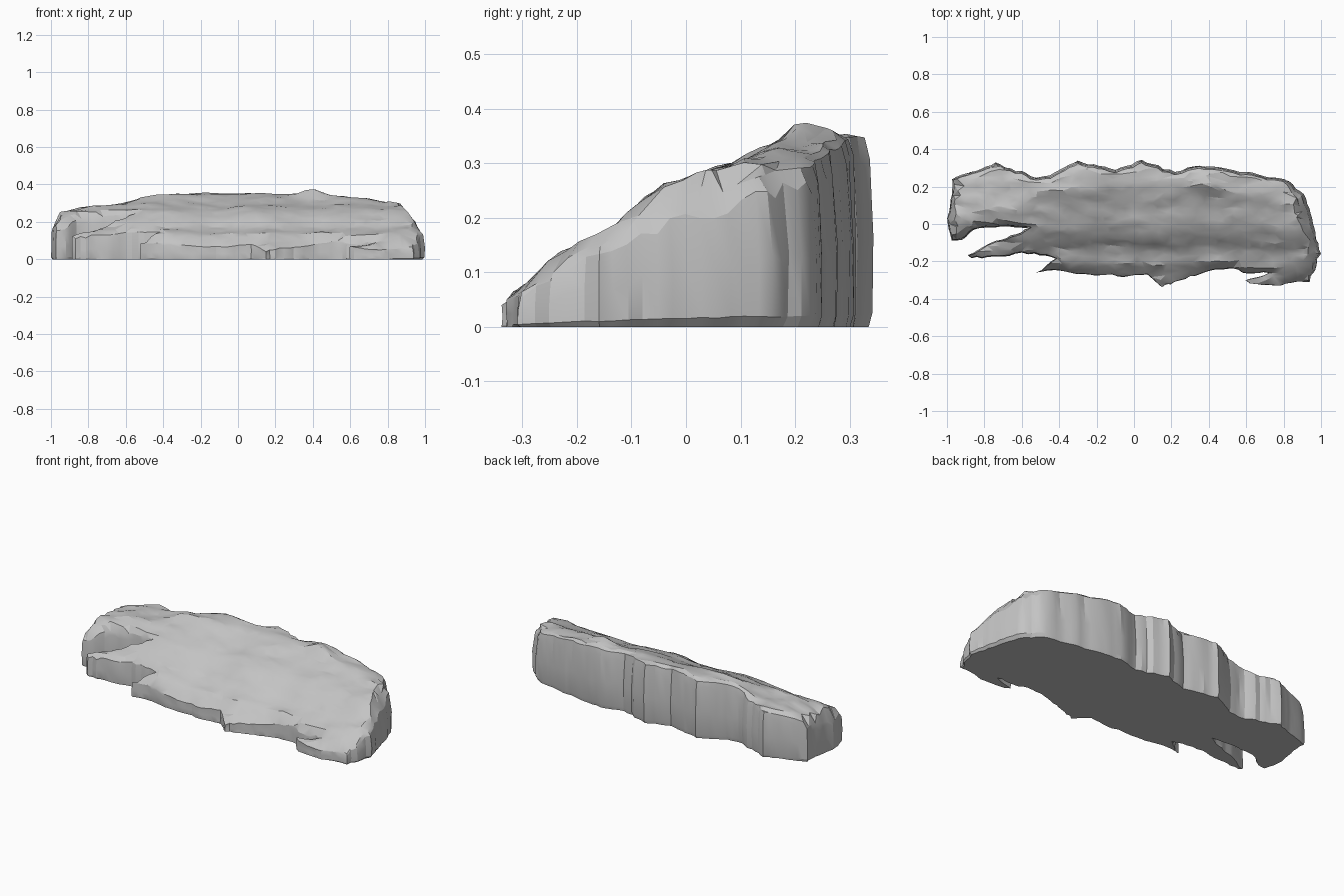
import bpy, bmesh, math, random
from mathutils import Vector, noise
from mathutils.geometry import delaunay_2d_cdt

random.seed(4)
if "Cube" in bpy.data.objects:
    bpy.data.objects.remove(bpy.data.objects["Cube"])

# Footprint, counter-clockwise: stepped slab tips along the front, wavy cliff behind
FRONT = [(-1, .03), (-.975, -.09), (-.92, -.085), (-.86, -.035), (-.72, -.015), (-.56, -.02),
         (-.66, -.06), (-.79, -.11), (-.89, -.165), (-.87, -.185), (-.7, -.175), (-.6, -.155),
         (-.5, -.17), (-.42, -.185), (-.47, -.22), (-.525, -.26), (-.4, -.25), (-.3, -.27),
         (-.15, -.275), (-.02, -.28), (.07, -.27), (.15, -.34), (.22, -.31), (.38, -.26),
         (.41, -.25), (.53, -.24), (.58, -.262), (.72, -.262), (.65, -.285), (.595, -.3),
         (.62, -.32), (.75, -.33), (.94, -.31)]
BACK = [(1, -.16), (.975, -.05), (.955, .03), (.91, .16), (.83, .23), (.6, .28), (.35, .315),
        (.22, .28), (.04, .345), (-.1, .29), (-.3, .34), (-.45, .26), (-.52, .25),
        (-.74, .33), (-.9, .27), (-.975, .24), (-.985, .1)]

# Skyline height along the length, and ledge height from front to back
CREST = [(-1, .18), (-.95, .255), (-.8, .285), (-.6, .3), (-.47, .35), (0, .36), (.3, .365),
         (.42, .355), (.6, .335), (.87, .305), (.93, .28), (.97, .23), (1, .16)]
LEDGES = [(-.34, .055), (-.28, .085), (-.25, .1), (-.22, .135), (-.13, .17), (-.1, .205),
          (-.03, .255), (.02, .275), (.1, .3), (.19, .345), (.35, .36)]


def interpolate(table, value):
    if value <= table[0][0]:
        return table[0][1]
    for (a, low), (b, high) in zip(table, table[1:]):
        if value <= b:
            return low + (high - low) * (value - a) / (b - a)
    return table[-1][1]


def lean(x):
    """Inward lean of the wall top, stronger around the left end."""
    return .05 + .12 * min(1, max(0, (x - .8) / .12))


def rock_height(x, y):
    wander = .03 * noise.noise(Vector((x * 4, y * 2, 0)))
    # the far lobe slopes down further back than the rest
    setback = .05 * min(1, max(0, (-.6 - x) / .2))
    z = interpolate(LEDGES, y + wander - setback)
    z = min(z, interpolate(CREST, x) - .006)
    z += .012 * noise.noise(Vector((x * 8, y * 20, 3)))
    peak = Vector((x - .39, y - .21)).length
    return z + .035 * max(0, 1 - peak / .08)


def roughen(points, step=.03):
    """Split each side into short pieces pushed in and out a little."""
    result = []
    for a, b in zip(points, points[1:] + points[:1]):
        a, b = Vector(a), Vector(b)
        side = b - a
        inward = Vector((-side.y, side.x)).normalized()
        count = max(1, round(side.length / step))
        result.append(a)
        for i in range(1, count):
            result.append(a + side * i / count + inward * random.uniform(-.005, .007))
    return result


def inside(point, polygon):
    hit = False
    for a, b in zip(polygon, polygon[1:] + polygon[:1]):
        if (a.y > point.y) != (b.y > point.y):
            if point.x < a.x + (b.x - a.x) * (point.y - a.y) / (b.y - a.y):
                hit = not hit
    return hit


# Scatter points for the top, closer together across the ledges than along them
outline = roughen(FRONT + BACK)
scatter = []
for i in range(-20, 21):
    for j in range(-14, 15):
        p = Vector((i * .05 + random.uniform(-.024, .024), j * .025 + random.uniform(-.012, .012)))
        clearance = .01 + lean(p.x) * .27
        if inside(p, outline) and min((p - q).length for q in outline) > clearance:
            scatter.append(p)
STRETCH = 1.8
flat = [Vector((p.x, p.y * STRETCH)) for p in outline + scatter]
loop = list(range(len(outline)))
points, _, triangles, *_ = delaunay_2d_cdt(flat, [], [loop], 1, 1e-5)
points = [Vector((p.x, p.y / STRETCH)) for p in points]

# Top surface
bm = bmesh.new()
verts = [bm.verts.new((p.x, p.y, rock_height(p.x, p.y))) for p in points]
for tri in triangles:
    middle = sum((points[i] for i in tri), Vector((0, 0))) / len(tri)
    if inside(middle, outline):
        bm.faces.new([verts[i] for i in tri])
bmesh.ops.delete(bm, geom=[v for v in verts if not v.link_faces], context='VERTS')
bmesh.ops.recalc_face_normals(bm, faces=bm.faces)
if sum(f.normal.z for f in bm.faces) < 0:
    bmesh.ops.reverse_faces(bm, faces=bm.faces)
top_faces = list(bm.faces)
top_verts = list(bm.verts)

# Outward direction of every rim vertex
rim = []
outward = {}
for edge in bm.edges:
    if edge.is_boundary:
        corner = edge.link_loops[0]
        a, b = corner.vert, corner.link_loop_next.vert
        rim.append((a, b))
        side = b.co - a.co
        normal = Vector((side.y, -side.x, 0)).normalized()
        for v in (a, b):
            outward[v] = outward.get(v, Vector((0, 0, 0))) + normal

# Cliff walls: rings of (height share, share of lean), from under the rim to the ground
columns = {}
for v, direction in outward.items():
    direction = direction.normalized()
    base = v.co.copy()
    top = max(.04, base.z - .012)
    reach = top * lean(base.x)
    v.co = base - direction * reach
    v.co.z = top
    column = [v]
    for share, inset in ((.86, .4), (.45, 0), (.07, .05), (0, .4)):
        spot = base - direction * (inset * reach + random.uniform(0, .004))
        spot.z = top * share * (1 + random.uniform(-.08, .08))
        column.append(bm.verts.new(spot))
    columns[v] = column
for a, b in rim:
    left, right = columns[a], columns[b]
    for i in range(len(left) - 1):
        bm.faces.new((left[i], left[i + 1], right[i + 1], right[i]))

# Flat underside with the same footprint as the top
floor = {}
for v in top_verts:
    floor[v] = columns[v][-1] if v in columns else bm.verts.new((v.co.x, v.co.y, 0))
for face in top_faces:
    bm.faces.new([floor[v] for v in reversed(face.verts)])

mesh = bpy.data.meshes.new("rock_ledge")
bm.to_mesh(mesh)
bm.free()
rock = bpy.data.objects.new("rock_ledge", mesh)
bpy.context.collection.objects.link(rock)

# Plain grey stone
stone = bpy.data.materials.new("grey_stone")
stone.use_nodes = True
colour = (.55, .55, .55, 1)
stone.diffuse_color = colour
stone.node_tree.nodes["Principled BSDF"].inputs["Base Color"].default_value = colour
mesh.materials.append(stone)

bpy.ops.object.select_all(action='DESELECT')
rock.select_set(True)
bpy.context.view_layer.objects.active = rock
bpy.ops.object.shade_smooth_by_angle(angle=math.radians(20))
